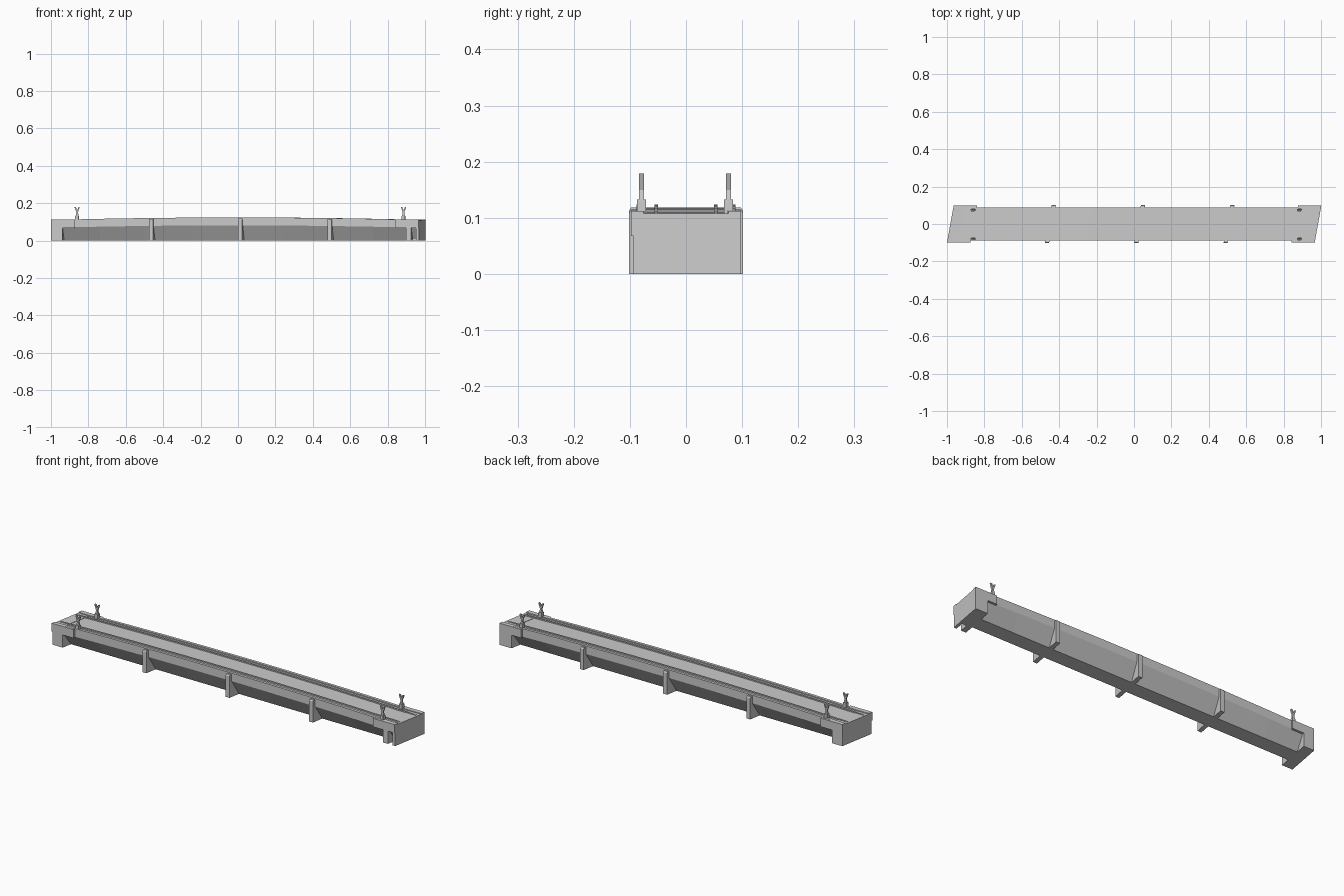
import bpy, bmesh

cube = bpy.data.objects.get("Cube")
if cube:
    bpy.data.objects.remove(cube, do_unlink=True)

SKEW = 0.18            # plan skew of the whole bridge
LEFT, RIGHT = -0.982, 0.984
TOP, SOFFIT = 0.110, 0.068

concrete = bpy.data.materials.new("concrete grey")
concrete.use_nodes = True
GREY = (0.6, 0.6, 0.6, 1)
concrete.diffuse_color = GREY
concrete.node_tree.nodes["Principled BSDF"].inputs["Base Color"].default_value = GREY


def camber(x):
    """Gentle rise of the deck towards midspan."""
    return 0.014 * max(0, 1 - x * x)


def loft(name, profile, x0, x1, steps=1, arched=True, skew=SKEW):
    """Sweep a closed (y, z) profile along x, skewed in plan."""
    bm = bmesh.new()
    rings = []
    for i in range(steps + 1):
        x = x0 + (x1 - x0) * i / steps
        rings.append([bm.verts.new((x + skew * y, y, z + (camber(x) if arched and z > 0.01 else 0)))
                      for y, z in profile])
    n = len(profile)
    for a, b in zip(rings, rings[1:]):
        for j in range(n):
            bm.faces.new((a[j], a[(j + 1) % n], b[(j + 1) % n], b[j]))
    bm.faces.new(rings[0])
    bm.faces.new(rings[-1])
    return finish(name, bm)


def finish(name, bm):
    bmesh.ops.recalc_face_normals(bm, faces=bm.faces)
    mesh = bpy.data.meshes.new(name)
    bm.to_mesh(mesh)
    bm.free()
    mesh.materials.append(concrete)
    obj = bpy.data.objects.new(name, mesh)
    bpy.context.collection.objects.link(obj)
    return obj


def rect(y0, y1, z0, z1):
    return [(y0, z0), (y1, z0), (y1, z1), (y0, z1)]


# Main girder: upright fascias, soffits sloping in to a narrow flat bottom
half = [(0.04, 0), (0.088, SOFFIT), (0.088, TOP), (0.074, TOP), (0.074, TOP - 0.006)]
section = half + [(-y, z) for y, z in reversed(half)]
loft("girder", section, LEFT + 0.01, RIGHT - 0.01, 8)

# Kerb rails along the roadway
for side, label in ((-1, "front"), (1, "back")):
    y = side * 0.053
    loft(label + "_kerb", rect(y - 0.003, y + 0.003, TOP - 0.008, TOP), LEFT + 0.01, RIGHT - 0.01, 8)

# Triangular ribs under each side
for i, x in enumerate((-0.447, 0.03, 0.508)):
    for side, label in ((-1, "front"), (1, "back")):
        rib = [(0.08, 0.104), (0.098, 0.104), (0.102, 0.098), (0.102, 0), (0.035, 0), (0.075, 0.075)]
        loft(f"{label}_rib_{i + 1}", [(side * y, z) for y, z in rib], x - 0.011, x + 0.011)

# Abutments closing both ends
loft("left_abutment", rect(-0.094, 0.098, 0, TOP - 0.002), LEFT, LEFT + 0.06, arched=False)
loft("right_end_wall", rect(-0.094, 0.098, 0, TOP - 0.002), RIGHT, RIGHT - 0.015, arched=False)
loft("right_abutment", rect(-0.045, 0.098, 0, TOP - 0.002), RIGHT - 0.014, RIGHT - 0.07, arched=False)
loft("right_corner_pier", rect(-0.094, -0.04, 0, TOP - 0.01), RIGHT - 0.042, RIGHT - 0.07, arched=False)

# Thickened wing panels at the four corners, over the abutment legs
for end, step, label in ((LEFT, 1, "left"), (RIGHT, -1, "right")):
    for side, face in ((-1, "front"), (1, "back")):
        ys = sorted((side * 0.076, side * 0.098))
        loft(f"{label}_{face}_wing", rect(*ys, SOFFIT, TOP + 0.002), end, end + step * 0.125, arched=False)


# Forked posts: stepped plinth, narrow waist and two splayed prongs
fork = [(0.009, 0.128), (0.004, 0.150), (0.014, 0.179), (0.007, 0.179), (0, 0.162)]
outline = fork + [(-x, z) for x, z in reversed(fork[:-1])]
for x in (-0.86, 0.885):
    for y in (-0.079, 0.076):
        bm = bmesh.new()
        sides = [[bm.verts.new((x + px, y + d, z)) for px, z in outline] for d in (-0.0045, 0.0045)]
        n = len(outline)
        for j in range(n):
            k = (j + 1) % n
            bm.faces.new((sides[0][j], sides[0][k], sides[1][k], sides[1][j]))
        for ring in sides:
            bm.faces.new(ring)
        finish("forked_post", bm)
        loft("post_plinth", rect(y - 0.008, y + 0.008, TOP - 0.01, 0.133),
             x - SKEW * y - 0.009, x - SKEW * y + 0.009, arched=False)
